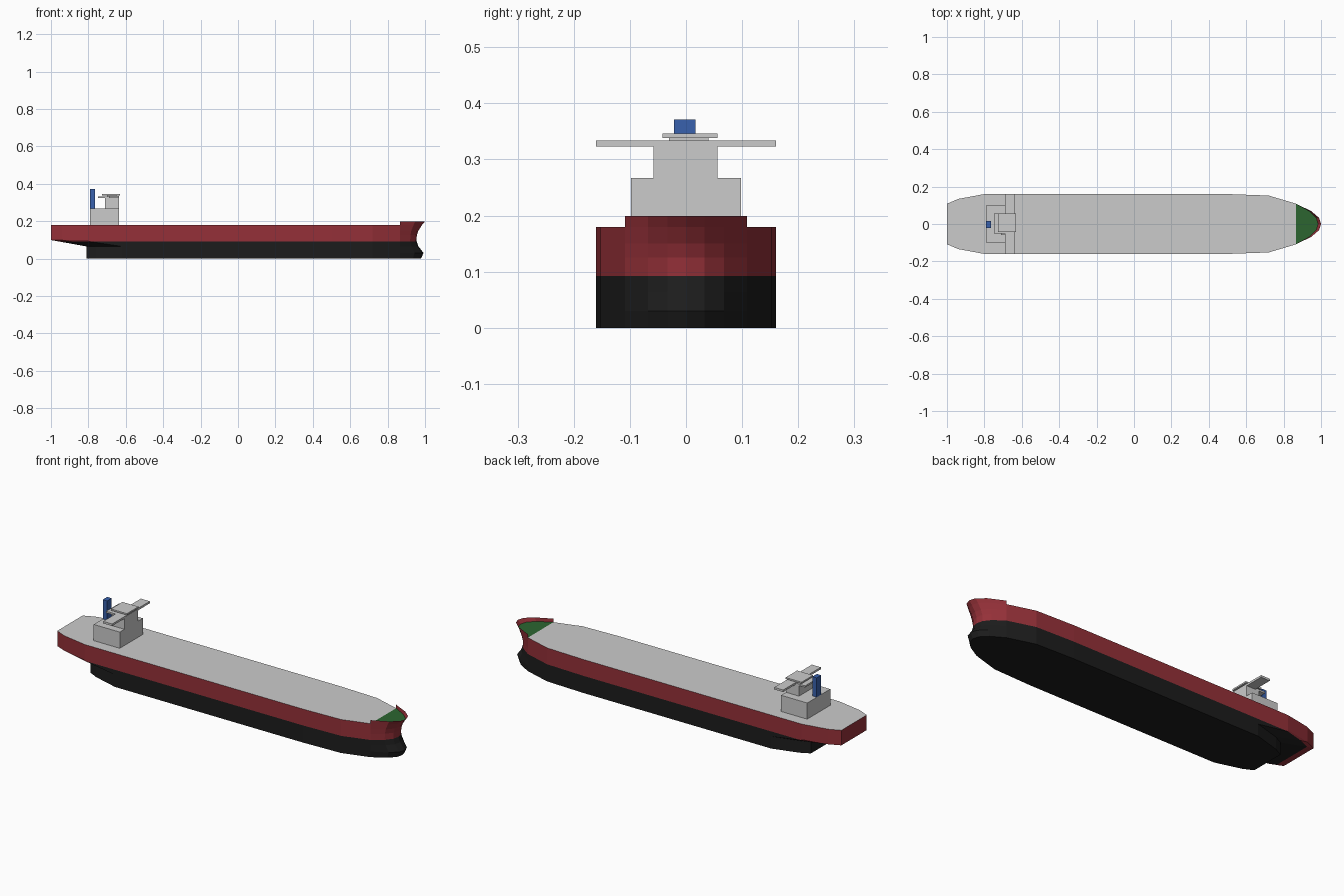
import bpy, bmesh

if "Cube" in bpy.data.objects:
    bpy.data.objects.remove(bpy.data.objects["Cube"])


def material(name, rgb):
    m = bpy.data.materials.new(name)
    m.diffuse_color = (*rgb, 1)
    m.use_nodes = True
    m.node_tree.nodes["Principled BSDF"].inputs["Base Color"].default_value = m.diffuse_color
    return m


RED = material("red_paint", (0.30, 0.03, 0.04))
BLACK = material("black_paint", (0.012, 0.012, 0.012))
GREEN = material("green_paint", (0.025, 0.13, 0.03))
BLUE = material("blue_paint", (0.04, 0.12, 0.42))


def finish(bm, name, mat=None, recalc=True):
    if recalc:
        bmesh.ops.recalc_face_normals(bm, faces=bm.faces)
    me = bpy.data.meshes.new(name)
    bm.to_mesh(me)
    bm.free()
    ob = bpy.data.objects.new(name, me)
    bpy.context.collection.objects.link(ob)
    if mat:
        me.materials.append(mat)
    return ob


def bow(stem):
    # half outline of the bow, stretched to the given stem position
    reach = stem - 0.865
    return [(0.865, 0.109), (0.865 + reach * 0.62, 0.068),
            (0.865 + reach * 0.92, 0.033), (stem, 0.0)]


def stern(end, skeg):
    if skeg:
        return [(-0.81, 0.095), (-0.76, 0.12), (-0.62, 0.16)]
    return [(end, 0.108), (end + 0.06, 0.134), (-0.8, 0.16)]


def waterline(end, stem, skeg=False):
    half = stern(end, skeg) + [(0.5, 0.16), (0.72, 0.152)] + bow(stem)
    return half + mirrored(half)


def mirrored(half):
    return [(x, -y) for x, y in reversed(half[:-1])]


def loft(name, levels, mat, closed=True, cap=False):
    bm = bmesh.new()
    rings = [[bm.verts.new((x, y, z)) for x, y in pts] for z, pts in levels]
    n = len(rings[0])
    for a, b in zip(rings, rings[1:]):
        for i in range(n if closed else n - 1):
            j = (i + 1) % n
            bm.faces.new((a[i], a[j], b[j], b[i]))
    if cap:
        bm.faces.new(rings[0])
    return finish(bm, name, mat)


def plate(name, pts, z, mat=None):
    bm = bmesh.new()
    f = bm.faces.new([bm.verts.new((x, y, z)) for x, y in pts])
    bm.normal_update()
    if f.normal.z < 0:
        f.normal_flip()
    return finish(bm, name, mat, recalc=False)


def box(name, x0, x1, y0, y1, z0, z1, mat=None):
    bm = bmesh.new()
    bmesh.ops.create_cube(bm, size=1)
    for v in bm.verts:
        v.co = ((x0 + x1) / 2 + v.co.x * (x1 - x0),
                (y0 + y1) / 2 + v.co.y * (y1 - y0),
                (z0 + z1) / 2 + v.co.z * (z1 - z0))
    return finish(bm, name, mat)


# lower hull with bulbous bow and raised stern
loft("lower_hull", [
    (0.0, waterline(0, 0.978, True)),
    (0.03, waterline(0, 0.992, True)),
    (0.065, waterline(0, 0.965, True)),
    (0.092, waterline(-0.96, 0.955))], BLACK, cap=True)

# upper hull with flared stem
loft("upper_hull", [
    (0.092, waterline(-0.96, 0.955)),
    (0.099, waterline(-1.0, 0.955)),
    (0.125, waterline(-1.0, 0.956)),
    (0.15, waterline(-1.0, 0.965)),
    (0.18, waterline(-1.0, 0.984))], RED)

# bow bulwark
loft("bow_bulwark", [(z, bow(s) + mirrored(bow(s)))
                     for z, s in ((0.18, 0.984), (0.199, 1.0))], RED, closed=False)

# decks
aft = stern(-1.0, False) + [(0.5, 0.16), (0.72, 0.152), (0.865, 0.109)]
plate("main_deck", aft + [(x, -y) for x, y in reversed(aft)], 0.18)
plate("foredeck", bow(0.984) + mirrored(bow(0.984)), 0.18, GREEN)

# superstructure
box("deckhouse", -0.79, -0.635, -0.098, 0.098, 0.18, 0.267)
box("bridge_tower", -0.712, -0.635, -0.058, 0.056, 0.267, 0.323)
box("bridge_platform", -0.748, -0.635, -0.052, 0.056, 0.323, 0.332)
box("bridge_wings", -0.69, -0.637, -0.16, 0.16, 0.323, 0.334)
box("bridge_roof", -0.727, -0.632, -0.042, 0.056, 0.338, 0.346)
box("bridge_roof_support", -0.7, -0.65, -0.03, 0.04, 0.332, 0.338)
box("funnel", -0.79, -0.764, -0.021, 0.017, 0.267, 0.371, BLUE)
